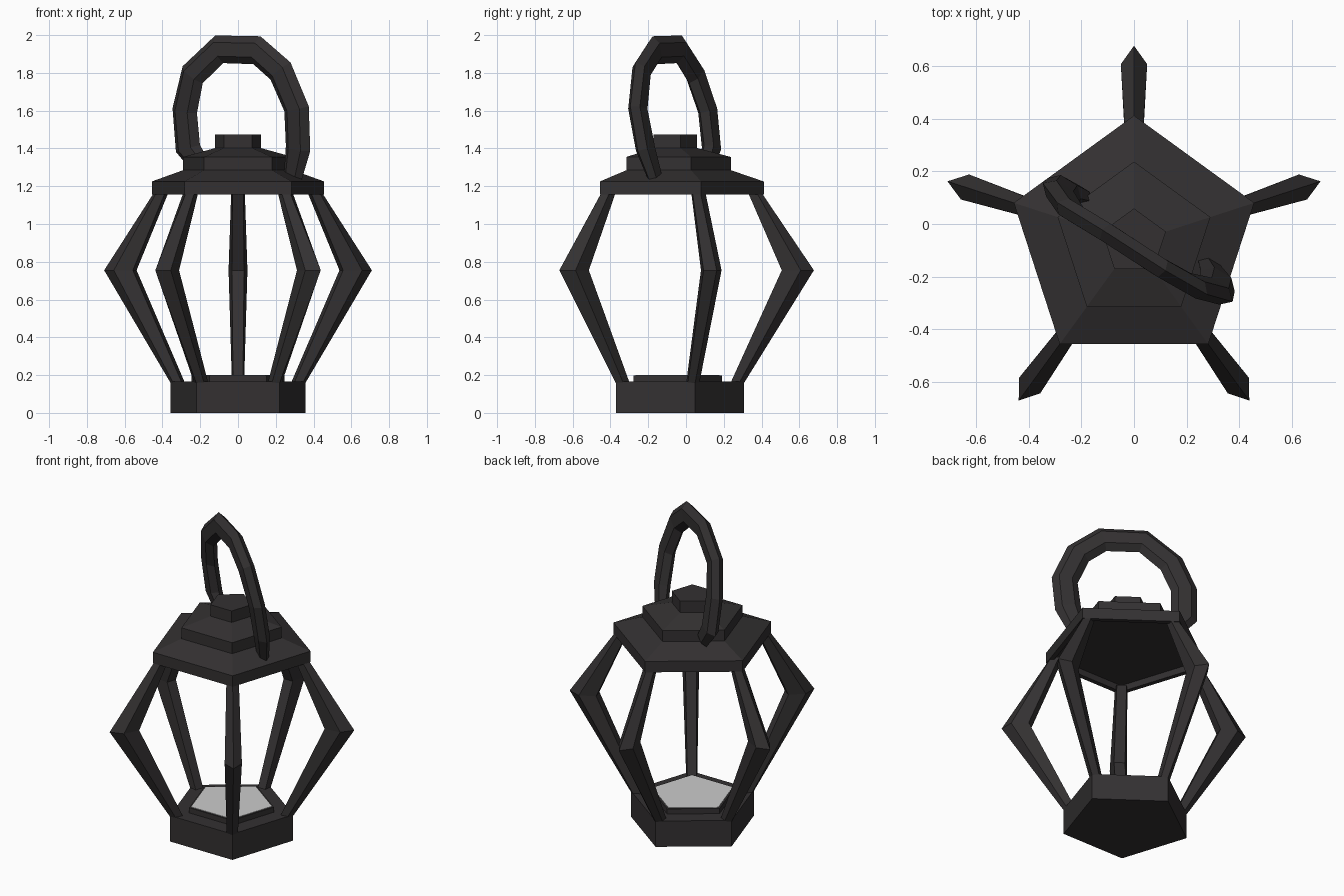
import bpy, bmesh, math
from mathutils import Vector, Matrix

if "Cube" in bpy.data.objects:
    bpy.data.objects.remove(bpy.data.objects["Cube"])

CY = -0.068  # pentagon centre in y


def material(name, col):
    m = bpy.data.materials.new(name)
    m.diffuse_color = (*col, 1)
    m.use_nodes = True
    m.node_tree.nodes["Principled BSDF"].inputs["Base Color"].default_value = m.diffuse_color
    return m


IRON = material("dark_iron", (0.033, 0.030, 0.031))


def loft(name, rings, mat=IRON):
    """Join equal-sized rings of points with flat faces and cap both ends."""
    bm = bmesh.new()
    vs = [[bm.verts.new(p) for p in r] for r in rings]
    n = len(vs[0])
    for a, b in zip(vs, vs[1:]):
        for i in range(n):
            j = (i + 1) % n
            bm.faces.new((a[i], a[j], b[j], b[i]))
    bm.faces.new(vs[0][::-1])
    bm.faces.new(vs[-1])
    bmesh.ops.recalc_face_normals(bm, faces=bm.faces)
    me = bpy.data.meshes.new(name)
    bm.to_mesh(me)
    bm.free()
    ob = bpy.data.objects.new(name, me)
    bpy.context.collection.objects.link(ob)
    if mat:
        me.materials.append(mat)
    return ob


def pentagon(r, z):
    return [(r * math.cos(math.radians(90 + 72 * i)),
             CY + r * math.sin(math.radians(90 + 72 * i)), z) for i in range(5)]


def tiers(name, profile, mat=IRON):
    return loft(name, [pentagon(r, z) for r, z in profile], mat)


# Base with raised step
tiers("base", [(0.375, 0), (0.375, 0.165), (0.258, 0.165), (0.258, 0.198)])

# Pale floor plate
tiers("floor_plate", [(0.245, 0.19), (0.245, 0.201)], None)

# Stepped roof, hollowed slightly underneath
tiers("roof", [(0.445, 1.195), (0.445, 1.155), (0.48, 1.155), (0.48, 1.225),
               (0.305, 1.285), (0.305, 1.355), (0.127, 1.402), (0.127, 1.475)])

# Bent ribs: (z, outer r, side r, inner r, side half width, inner half width)
STATIONS = [(0.15, 0.37, 0.345, 0.30, 0.032, 0.026),
            (0.755, 0.745, 0.675, 0.575, 0.05, 0.032),
            (1.17, 0.465, 0.44, 0.395, 0.036, 0.028)]
for k in range(5):
    rot = Matrix.Translation((0, CY, 0)) @ Matrix.Rotation(math.radians(72 * k), 4, 'Z')
    rings = []
    for z, ro, rs, ri, ws, wi in STATIONS:
        section = [(0, ro), (-ws, rs), (-wi, ri), (wi, ri), (ws, rs)]
        rings.append([rot @ Vector((x, y, z)) for x, y in section])
    loft(f"rib_{k + 1}", rings)

# Tilted carrying handle: flattened tube swept along a hoop
PATH = [Vector(p) for p in (
    (-0.20, 0.11, 1.31), (-0.265, 0.135, 1.40), (-0.282, 0.115, 1.60),
    (-0.24, 0.05, 1.79), (-0.10, -0.035, 1.925), (0.10, -0.165, 1.92),
    (0.225, -0.235, 1.81), (0.31, -0.255, 1.61), (0.318, -0.215, 1.40),
    (0.29, -0.165, 1.25))]
normal = Vector((0.37, 0.6, 0)).normalized()
rings = []
for i, p in enumerate(PATH):
    t = (PATH[min(i + 1, len(PATH) - 1)] - PATH[max(i - 1, 0)]).normalized()
    side = t.cross(normal).normalized()
    out = side.cross(t).normalized()
    s = 0.75 if i in (0, len(PATH) - 1) else 1
    rings.append([p + s * (0.077 * math.cos(a) * side + 0.042 * math.sin(a) * out)
                  for a in (math.tau * j / 6 for j in range(6))])
loft("handle", rings)
